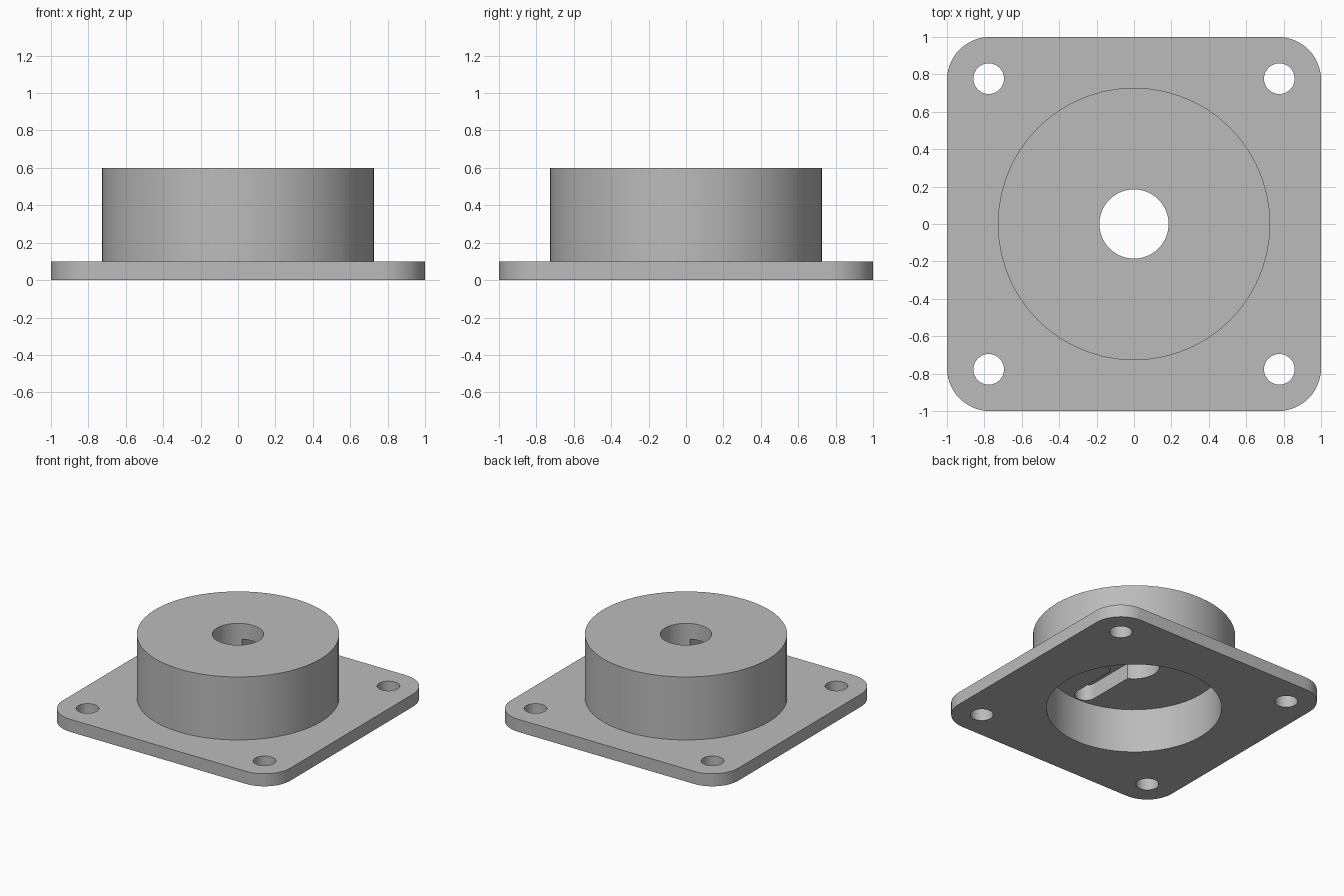
import bpy, bmesh
from math import cos, sin, pi

default = bpy.data.objects.get("Cube")
if default:
    bpy.data.objects.remove(default, do_unlink=True)

grey = bpy.data.materials.new("plain_grey")
grey.use_nodes = True
colour = (0.5, 0.5, 0.5, 1)
grey.diffuse_color = colour
grey.node_tree.nodes["Principled BSDF"].inputs["Base Color"].default_value = colour


def prism(name, half_x, half_y, radius, low, high, at=(0, 0), steps=14):
    """Upright block with rounded corners; a cylinder when all sizes match."""
    bm = bmesh.new()
    verts = []
    for quarter, (sx, sy) in enumerate([(1, 1), (-1, 1), (-1, -1), (1, -1)]):
        for i in range(steps + 1):
            a = (quarter + i / steps) * pi / 2
            x = at[0] + sx * (half_x - radius) + radius * cos(a)
            y = at[1] + sy * (half_y - radius) + radius * sin(a)
            verts.append(bm.verts.new((x, y, low)))
    bmesh.ops.remove_doubles(bm, verts=verts, dist=1e-5)
    bm.verts.index_update()
    face = bm.faces.new(list(bm.verts))
    top = bmesh.ops.extrude_face_region(bm, geom=[face])["geom"]
    moved = [v for v in top if isinstance(v, bmesh.types.BMVert)]
    bmesh.ops.translate(bm, verts=moved, vec=(0, 0, high - low))
    bmesh.ops.recalc_face_normals(bm, faces=bm.faces)
    mesh = bpy.data.meshes.new(name)
    bm.to_mesh(mesh)
    bm.free()
    mesh.materials.append(grey)
    obj = bpy.data.objects.new(name, mesh)
    bpy.context.collection.objects.link(obj)
    return obj


def cylinder(name, radius, low, high, at=(0, 0), steps=14):
    return prism(name, radius, radius, radius, low, high, at, steps)


# Square flange with rounded corners, carrying the round boss
body = prism("flanged_housing", 1, 1, 0.23, 0, 0.1)
tools = [(cylinder("boss", 0.728, 0.05, 0.6), "UNION")]

# Cavity from below, key slot in its ceiling, centre bore through the top
cutters = [
    cylinder("cavity_cutter", 0.63, -0.1, 0.35),
    prism("slot_cutter", 0.08, 0.62, 0.08, 0.3, 0.475),
    cylinder("bore_cutter", 0.185, 0.25, 0.7),
]

# Four bolt holes in the flange corners
for sx in (-1, 1):
    for sy in (-1, 1):
        cutters.append(cylinder("bolt_hole_cutter", 0.082, -0.1, 0.2,
                                (sx * 0.777, sy * 0.777), 8))
tools += [(c, "DIFFERENCE") for c in cutters]

for tool, operation in tools:
    tool.hide_render = True
    mod = body.modifiers.new(tool.name, "BOOLEAN")
    mod.operation = operation
    mod.solver = "EXACT"
    mod.object = tool

# Bake the cuts and drop the helpers
bpy.context.view_layer.update()
graph = bpy.context.evaluated_depsgraph_get()
result = bpy.data.meshes.new_from_object(body.evaluated_get(graph))
body.modifiers.clear()
body.data = result
for tool, _ in tools:
    bpy.data.objects.remove(tool, do_unlink=True)

# Smooth round walls, crisp edges
bpy.ops.object.select_all(action="DESELECT")
body.select_set(True)
bpy.context.view_layer.objects.active = body
bpy.ops.object.shade_smooth_by_angle(angle=pi / 6)
